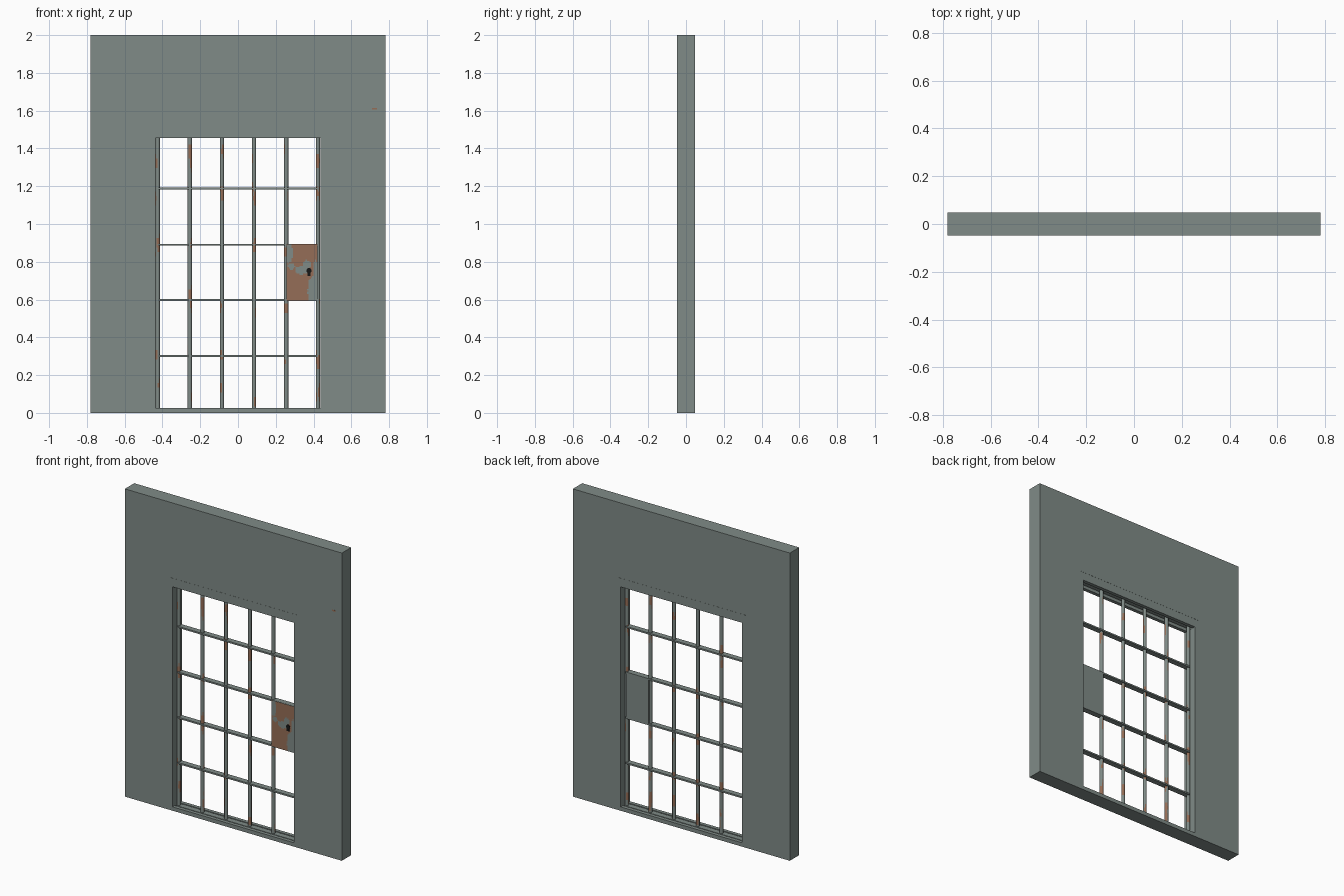
import bpy, bmesh, math, random
from mathutils import Matrix, Vector

if "Cube" in bpy.data.objects:
    bpy.data.objects.remove(bpy.data.objects["Cube"])

random.seed(4)


def material(name, rgb):
    m = bpy.data.materials.new(name)
    m.diffuse_color = (*rgb, 1)
    m.use_nodes = True
    m.node_tree.nodes["Principled BSDF"].inputs["Base Color"].default_value = m.diffuse_color
    return m


GREY = material("grey_green_paint", (0.215, 0.258, 0.242))
RUST = material("rust", (0.30, 0.155, 0.095))
BLACK = material("keyhole_black", (0.008, 0.008, 0.008))


def add_object(name, bm, mats):
    me = bpy.data.meshes.new(name)
    bm.to_mesh(me)
    bm.free()
    ob = bpy.data.objects.new(name, me)
    bpy.context.collection.objects.link(ob)
    for m in mats:
        me.materials.append(m)
    return ob


def box(name, x0, x1, y0, y1, z0, z1, mat=GREY):
    bm = bmesh.new()
    mid = Vector(((x0 + x1) / 2, (y0 + y1) / 2, (z0 + z1) / 2))
    size = Matrix.Diagonal((x1 - x0, y1 - y0, z1 - z0, 1))
    bmesh.ops.create_cube(bm, size=1, matrix=Matrix.Translation(mid) @ size)
    return add_object(name, bm, [mat])


def cut(target, cutter):
    mod = target.modifiers.new("cut", 'BOOLEAN')
    mod.operation, mod.solver, mod.object = 'DIFFERENCE', 'EXACT', cutter
    bpy.context.view_layer.objects.active = target
    bpy.ops.object.modifier_apply(modifier=mod.name)
    bpy.data.objects.remove(cutter)


# wall with a doorway, plus the track channels above and below the door
D = 0.048
wall = box("wall", -0.78, 0.78, -D, D, 0, 2)
cut(wall, box("doorway_cutter", -0.438, 0.436, -0.1, 0.1, 0.025, 1.455))
cut(wall, box("track_cutter", -0.437, 0.435, -0.025, 0.025, 0.010, 1.495))

# hairline seams over the doorway and small rust chips on the wall
for side, name in ((-1, "front"), (1, "back")):
    y0, y1 = sorted((side * D, side * (D + 0.0008)))
    box(f"header_seam_{name}", -0.46, 0.455, y0, y1, 1.5085, 1.5115)
box("rust_chip", 0.71, 0.735, -D - 0.0008, -D, 1.605, 1.615, RUST)

# vertical round bars, with rust patches mostly close to the crossbars
CROSS = [0.302, 0.597, 0.89, 1.187]
Z0, Z1, RINGS, SIDES, R = 0.010, 1.495, 60, 12, 0.0115


def round_bar(name, x):
    bm = bmesh.new()
    rings = []
    for i in range(RINGS + 1):
        z = Z0 + (Z1 - Z0) * i / RINGS
        rings.append([bm.verts.new((x + R * math.cos(a), R * math.sin(a), z))
                      for a in (2 * math.pi * k / SIDES for k in range(SIDES))])
    # each patch: centre height, half height, middle side, half width
    patches = [(z - random.uniform(-0.03, 0.07), random.uniform(0.02, 0.05),
                random.randrange(SIDES), random.choice((1, 2)))
               for z in CROSS + [0.12, 1.38] for _ in range(2)]
    for i in range(RINGS):
        z = Z0 + (Z1 - Z0) * (i + 0.5) / RINGS
        for k in range(SIDES):
            n = (k + 1) % SIDES
            f = bm.faces.new((rings[i][k], rings[i][n], rings[i + 1][n], rings[i + 1][k]))
            for cz, hz, ck, wk in patches:
                gap = min((k - ck) % SIDES, (ck - k) % SIDES)
                if abs(z - cz) < hz * (1 - 0.4 * gap / wk) and gap <= wk:
                    f.material_index = 1
    bm.faces.new(rings[0][::-1])
    bm.faces.new(rings[-1])
    ob = add_object(name, bm, [GREY, RUST])
    bpy.ops.object.select_all(action='DESELECT')
    ob.select_set(True)
    bpy.context.view_layer.objects.active = ob
    bpy.ops.object.shade_smooth_by_angle(angle=math.radians(40))


for i in range(5):
    round_bar(f"upright_bar_{i + 1}", -0.425 + 0.17 * i)
round_bar("upright_bar_6", 0.4235)

# flat crossbars and the door's top and bottom rails
for i, z in enumerate(CROSS):
    box(f"crossbar_{i + 1}", -0.425, 0.4235, -0.018, 0.018, z - 0.005, z + 0.005)
box("bottom_rail", -0.43, 0.43, -0.018, 0.018, 0.011, 0.024)
box("top_rail", -0.43, 0.43, -0.018, 0.018, 1.470, 1.482)

# lock plate between two crossbars, front face flaked down to rust
PX0, PX1, PZ0, PZ1 = 0.256, 0.420, 0.594, 0.894
box("lock_plate", PX0, PX1, -0.021, 0.018, PZ0, PZ1)
PAINT = [(0.268, 0.845, 0.024, 0.05), (0.405, 0.645, 0.036, 0.085),
         (0.335, 0.755, 0.034, 0.022), (0.365, 0.785, 0.022, 0.024),
         (0.282, 0.775, 0.018, 0.018), (0.412, 0.75, 0.014, 0.06)]
bm = bmesh.new()
bmesh.ops.create_grid(bm, x_segments=24, y_segments=44, size=0.5)
for v in bm.verts:
    v.co = Vector((PX0 + (v.co.x + 0.5) * (PX1 - PX0), -0.022,
                   PZ0 + (v.co.y + 0.5) * (PZ1 - PZ0)))
for f in bm.faces:
    c = f.calc_center_median()
    wobble = random.uniform(0.8, 1.2)
    if any(((c.x - x) / a) ** 2 + ((c.z - z) / b) ** 2 < wobble for x, z, a, b in PAINT):
        f.material_index = 1
add_object("lock_plate_face", bm, [RUST, GREY])

# keyhole: round top with a narrower slot below
bm = bmesh.new()
turn = Matrix.Translation((0.376, -0.0235, 0.753)) @ Matrix.Rotation(math.pi / 2, 4, 'X')
bmesh.ops.create_cone(bm, cap_ends=True, segments=16, radius1=0.014, radius2=0.014,
                      depth=0.003, matrix=turn)
add_object("keyhole_top", bm, [BLACK])
box("keyhole_slot", 0.368, 0.384, -0.025, -0.022, 0.725, 0.753, BLACK)
